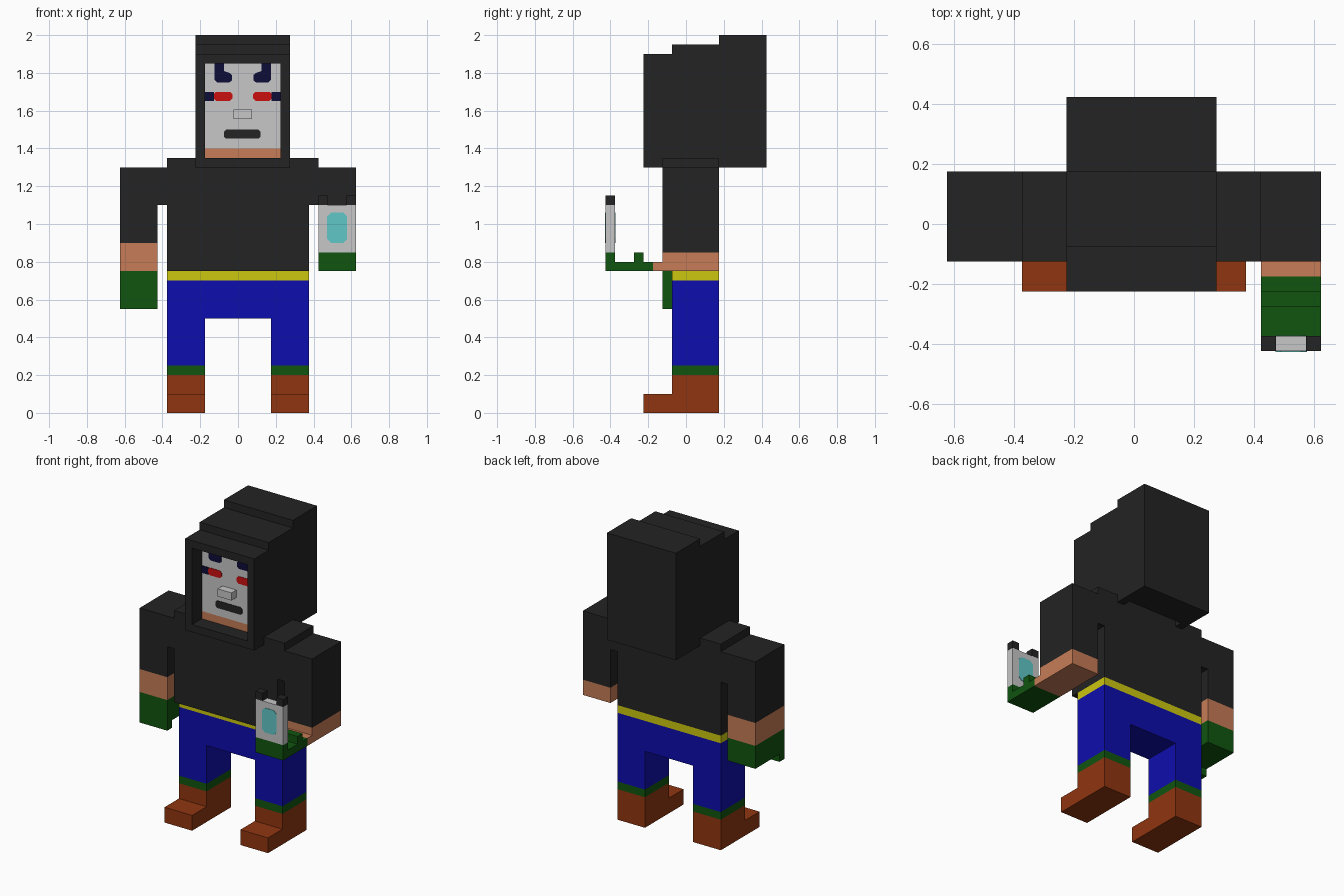
import bpy
import bmesh
from mathutils import Vector

cube = bpy.data.objects.get("Cube")
if cube:
    bpy.data.objects.remove(cube, do_unlink=True)


def material(name, r, g, b):
    m = bpy.data.materials.new(name)
    m.use_nodes = True
    m.diffuse_color = (r, g, b, 1)
    m.node_tree.nodes["Principled BSDF"].inputs["Base Color"].default_value = (r, g, b, 1)
    return m


black = material("black cloth", .017, .017, .017)
grey = material("pale grey", .57, .57, .57)
skin = material("skin", .57, .2, .095)
brown = material("brown leather", .28, .036, .005)
green = material("dark green", .005, .09, .005)
blue = material("blue cloth", .004, .004, .42)
yellow = material("yellow", .6, .57, .005)
red = material("red", .6, .005, .005)
navy = material("navy", .004, .004, .04)
teal = material("teal", .12, .57, .57)


def prism(name, mat, axis, pieces):
    """Extrude each (profile, start, end) along x (profile y,z) or y (profile x,z)."""
    bm = bmesh.new()
    for pts, lo, hi in pieces:
        def corner(p):
            return (lo, p[0], p[1]) if axis == "x" else (p[0], lo, p[1])
        face = bm.faces.new([bm.verts.new(corner(p)) for p in pts])
        ext = bmesh.ops.extrude_face_region(bm, geom=[face], use_keep_orig=True)
        moved = [v for v in ext["geom"] if isinstance(v, bmesh.types.BMVert)]
        step = Vector((hi - lo, 0, 0)) if axis == "x" else Vector((0, hi - lo, 0))
        bmesh.ops.translate(bm, verts=moved, vec=step)
    bmesh.ops.recalc_face_normals(bm, faces=bm.faces[:])
    mesh = bpy.data.meshes.new(name)
    bm.to_mesh(mesh)
    bm.free()
    mesh.materials.append(mat)
    obj = bpy.data.objects.new(name, mesh)
    bpy.context.collection.objects.link(obj)
    return obj


def rect(a0, a1, z0, z1):
    return [(a0, z0), (a1, z0), (a1, z1), (a0, z1)]


def box(name, mat, x, y, z):
    return prism(name, mat, "y", [(rect(*x, *z), *y)])


def clipped(x0, x1, z0, z1, c):
    """Rectangle with clipped corners."""
    return [(x0 + c, z0), (x1 - c, z0), (x1, z0 + c), (x1, z1 - c),
            (x1 - c, z1), (x0 + c, z1), (x0, z1 - c), (x0, z0 + c)]


BACK = .175
LEG_Y = (-.075, BACK)
BODY_Y = (-.125, BACK)

# Boots and cuffs
for side, x0 in (("right", -.375), ("left", .175)):
    x1 = x0 + .2
    sole = [(-.225, 0), (BACK, 0), (BACK, .2), (-.075, .2), (-.075, .1), (-.225, .1)]
    prism(side + "_boot", brown, "x", [(sole, x0, x1)])
    box(side + "_cuff", green, (x0, x1), LEG_Y, (.2, .25))

# Trousers and belt
trousers = [(-.375, .25), (-.175, .25), (-.175, .5), (.175, .5),
            (.175, .25), (.375, .25), (.375, .7), (-.375, .7)]
prism("trousers", blue, "y", [(trousers, *LEG_Y)])
box("belt", yellow, (-.375, .375), LEG_Y, (.7, .75))

# Jacket with both sleeves
jacket = [(-.375, .75), (.375, .75), (.375, 1.1), (.425, 1.1), (.425, .85), (.625, .85),
          (.625, 1.3), (.425, 1.3), (.425, 1.35), (-.375, 1.35), (-.375, 1.3),
          (-.625, 1.3), (-.625, .9), (-.425, .9), (-.425, 1.1), (-.375, 1.1)]
prism("jacket", black, "y", [(jacket, *BODY_Y)])

# Right forearm and hanging glove
RIGHT = (-.625, -.425)
box("right_forearm", skin, RIGHT, BODY_Y, (.75, .9))
glove = [(-.125, .55), (-.075, .55), (-.075, .6), (BACK, .6), (BACK, .75), (-.125, .75)]
prism("right_glove", green, "x", [(glove, *RIGHT)])

# Left forearm reaching forward, with a glove that grips the device
LEFT = (.425, .625)
forearm = [(-.175, .75), (BACK, .75), (BACK, .85), (-.125, .85), (-.125, .8), (-.175, .8)]
prism("left_forearm", skin, "x", [(forearm, *LEFT)])
grip = [(-.425, .75), (-.175, .75), (-.175, .8), (-.225, .8), (-.225, .85),
        (-.275, .85), (-.275, .8), (-.375, .8), (-.375, .85), (-.425, .85)]
prism("left_glove", green, "x", [(grip, *LEFT)])

# Handheld device
DEV_Y = (-.425, -.375)
box("device_body", grey, LEFT, DEV_Y, (.85, 1.1))
prism("device_posts", black, "y",
      [(rect(x, x + .05, 1.1, 1.15), *DEV_Y) for x in (.425, .575)])
screen = clipped(.472, .578, .9, 1.06, .02)
prism("device_screens", teal, "y", [(screen, -.428, -.424), (screen, -.376, -.372)])

# Hood: stepped side walls, roof with thick back, and front lower rim
steps = [(-.225, 1.9), (-.075, 1.9), (-.075, 1.95), (BACK, 1.95), (BACK, 2), (.425, 2), (.425, 1.3)]
wall = steps + [(-.225, 1.3)]
shell = steps + [(.225, 1.3), (.225, 1.85), (-.225, 1.85)]
rim = rect(-.225, -.125, 1.3, 1.35)
FACE_X = (-.175, .225)
prism("hood", black, "x", [(wall, -.225, -.175), (wall, .225, .275),
                           (shell, *FACE_X), (rim, *FACE_X)])

# Head set back in the hood, with a pale mask over a bare chin
FACE_Y = -.125
box("head", skin, FACE_X, (FACE_Y + .004, .225), (1.35, 1.85))
box("chin", skin, FACE_X, (FACE_Y, FACE_Y + .004), (1.35, 1.4))
box("mask", grey, FACE_X, (FACE_Y, FACE_Y + .004), (1.4, 1.85))
box("nose", grey, (-.025, .075), (FACE_Y - .05, FACE_Y), (1.555, 1.605))


# Painted face plates, mirrored about the face centre
def paint(name, mat, profiles, mirror=True):
    pieces = [(p, FACE_Y - .003, FACE_Y) for p in profiles]
    if mirror:
        pieces += [([(.05 - x, z) for x, z in p], lo, hi) for p, lo, hi in pieces]
    prism(name, mat, "y", pieces)


brow = [(-.125, 1.765), (-.11, 1.75), (-.045, 1.75), (-.033, 1.76), (-.033, 1.79),
        (-.045, 1.8), (-.075, 1.81), (-.075, 1.85), (-.125, 1.85)]
paint("brows", navy, [brow])
paint("eyes", red, [clipped(-.128, -.03, 1.652, 1.7, .012)])
paint("eye_corners", navy, [rect(-.175, -.128, 1.652, 1.7)])
paint("mouth", black, [clipped(-.075, .12, 1.452, 1.5, .012)], mirror=False)
